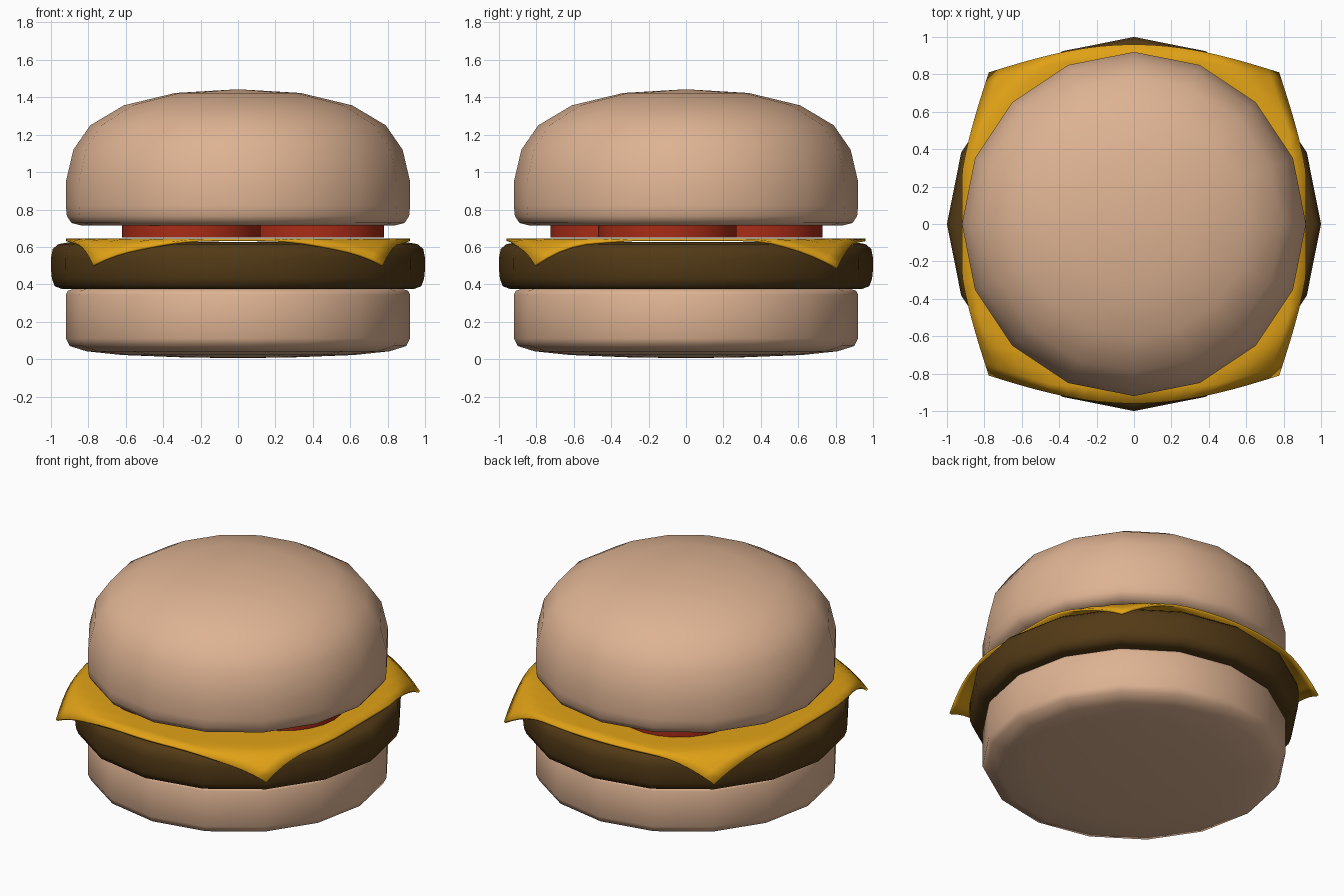
import bpy, bmesh, math

if "Cube" in bpy.data.objects:
    bpy.data.objects.remove(bpy.data.objects["Cube"])


def material(name, rgb):
    m = bpy.data.materials.new(name)
    m.diffuse_color = (*rgb, 1)
    m.use_nodes = True
    m.node_tree.nodes["Principled BSDF"].inputs["Base Color"].default_value = m.diffuse_color
    return m


BUN = material("bread", (0.73, 0.45, 0.29))
MEAT = material("meat", (0.085, 0.042, 0.008))
CHEESE = material("cheese", (0.75, 0.36, 0.008))
TOMATO = material("tomato", (0.40, 0.025, 0.008))


def finish(bm, name, mat, angle):
    bmesh.ops.recalc_face_normals(bm, faces=bm.faces)
    me = bpy.data.meshes.new(name)
    bm.to_mesh(me)
    bm.free()
    me.materials.append(mat)
    ob = bpy.data.objects.new(name, me)
    bpy.context.collection.objects.link(ob)
    bpy.ops.object.select_all(action='DESELECT')
    ob.select_set(True)
    bpy.context.view_layer.objects.active = ob
    bpy.ops.object.shade_smooth_by_angle(angle=math.radians(angle))
    return ob


def lathe(name, profile, mat, sides=16, center=(0, 0), angle=60):
    """Revolve (radius, z) points, closing both ends on the axis."""
    bm = bmesh.new()
    rings = []
    for r, z in profile:
        if r == 0:
            rings.append([bm.verts.new((*center, z))] * sides)
        else:
            rings.append([bm.verts.new((center[0] + r * math.cos(2 * math.pi * i / sides),
                                        center[1] + r * math.sin(2 * math.pi * i / sides), z))
                          for i in range(sides)])
    for a, b in zip(rings, rings[1:]):
        for i in range(sides):
            j = (i + 1) % sides
            bm.faces.new(list(dict.fromkeys((a[i], a[j], b[j], b[i]))))
    return finish(bm, name, mat, angle)


# Buns and patty
lathe("bottom_bun", [(0, 0.005), (0.31, 0.01), (0.62, 0.022), (0.81, 0.042), (0.9, 0.07),
                     (0.92, 0.11), (0.92, 0.345), (0.91, 0.365), (0.88, 0.375), (0, 0.375)], BUN)
lathe("patty", [(0, 0.375), (0.94, 0.375), (0.98, 0.39), (0.995, 0.43), (1, 0.48), (1, 0.54),
                (0.99, 0.59), (0.96, 0.615), (0.9, 0.625), (0, 0.625)], MEAT)
lathe("top_bun", [(0, 0.715), (0.84, 0.715), (0.89, 0.728), (0.915, 0.765), (0.92, 0.82),
                  (0.92, 0.95), (0.88, 1.12), (0.79, 1.25), (0.61, 1.357), (0.335, 1.423),
                  (0, 1.443)], BUN)

# Tomato slices
for n, c in enumerate([(-0.25, -0.355), (0.41, -0.1), (-0.2, 0.36)]):
    lathe(f"tomato_slice_{n + 1}", [(0, 0.65), (0.37, 0.65), (0.37, 0.717), (0, 0.717)],
          TOMATO, 24, c, 40)

# Square cheese slice with corners draped over the patty
bm = bmesh.new()
bmesh.ops.create_grid(bm, x_segments=20, y_segments=20, size=1)
for v in bm.verts:
    x, y = v.co.x * 0.92, v.co.y * 0.96
    r = math.hypot(x, y)
    d = max(0, r - 0.96)
    k = (r - d * 0.56) / r if d else 1
    ripple = 0.012 * math.sin(7 * math.atan2(y, x)) * min(1, d * 8)
    v.co = (x * k, y * k, 0.645 - 0.62 * d ** 1.45 + ripple)
cheese = finish(bm, "cheese_slice", CHEESE, 60)
thick = cheese.modifiers.new("thickness", 'SOLIDIFY')
thick.thickness = 0.014
thick.offset = -1
